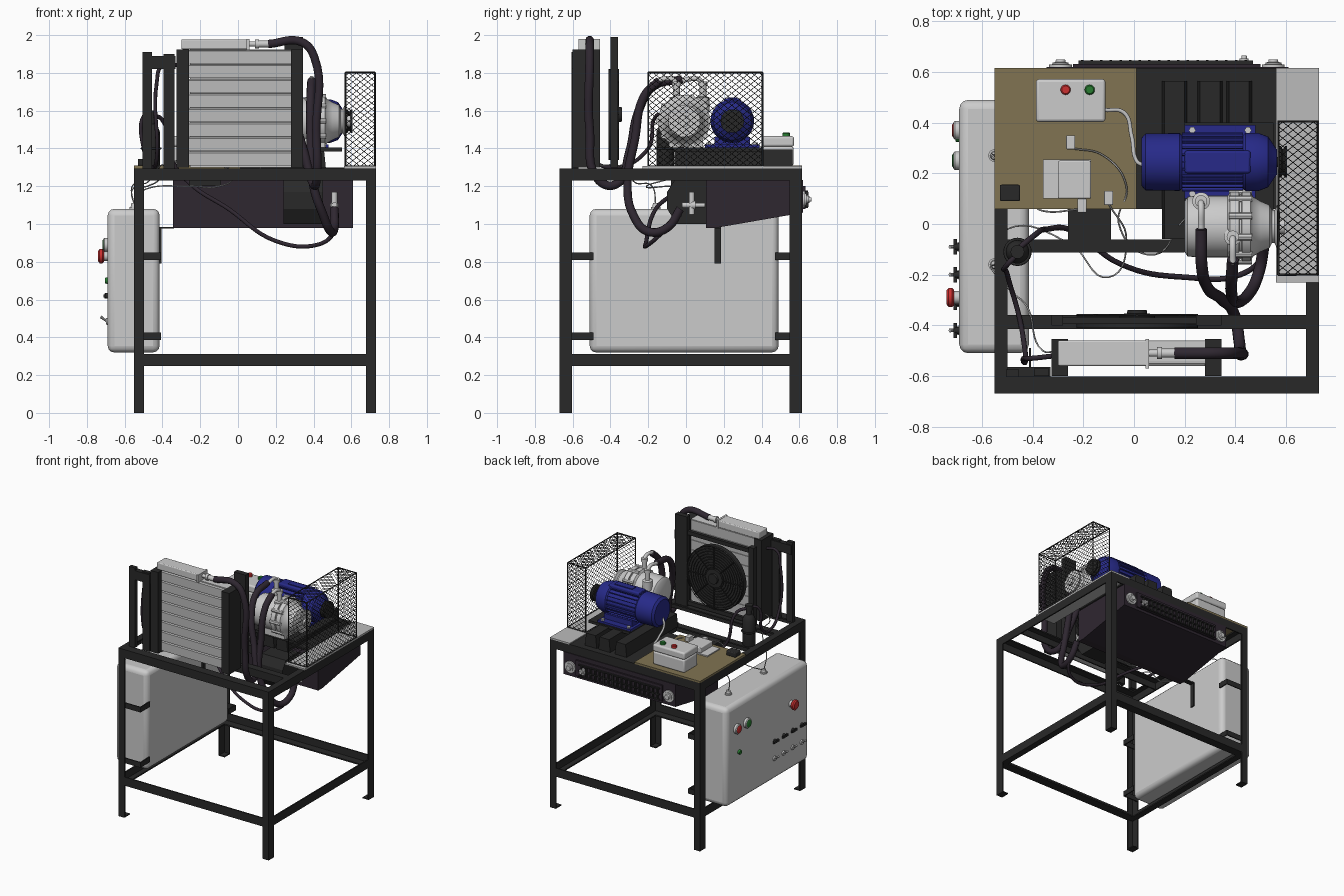
import bpy, bmesh, math
from mathutils import Vector as V

if "Cube" in bpy.data.objects:
    bpy.data.objects.remove(bpy.data.objects["Cube"])


def mat(name, c):
    m = bpy.data.materials.new(name)
    m.diffuse_color = (*c, 1)
    m.use_nodes = True
    m.node_tree.nodes["Principled BSDF"].inputs["Base Color"].default_value = m.diffuse_color
    return m


DARK = mat("dark_steel", (.022, .022, .022))
RUB = mat("dark_rubber", (.028, .02, .03))
BLUE = mat("blue_paint", (.02, .023, .25))
TAN = mat("tan_board", (.22, .175, .085))
RED = mat("red", (.6, .03, .03))
GREEN = mat("green", (.02, .2, .03))
GREY = mat("light_grey", (.5, .5, .5))


def finish(name, bm, m, smooth=True, bevel=0, seg=3):
    bmesh.ops.recalc_face_normals(bm, faces=bm.faces)
    me = bpy.data.meshes.new(name)
    bm.to_mesh(me)
    bm.free()
    o = bpy.data.objects.new(name, me)
    bpy.context.collection.objects.link(o)
    if m:
        me.materials.append(m)
    if bevel:
        b = o.modifiers.new("bevel", 'BEVEL')
        b.width, b.segments = bevel, seg
    if smooth:
        bpy.ops.object.select_all(action='DESELECT')
        o.select_set(True)
        bpy.context.view_layer.objects.active = o
        bpy.ops.object.shade_smooth_by_angle(angle=math.radians(35))
    return o


def prism(name, pts, axis, a, b, m=None, bevel=0):
    """Extrude a 2D outline along axis (0=x: pts are y,z; 1=y: x,z; 2=z: x,y)."""
    bm = bmesh.new()
    ring = lambda t: [bm.verts.new([(t, p, q), (p, t, q), (p, q, t)][axis]) for p, q in pts]
    A, B = ring(a), ring(b)
    bm.faces.new(A)
    bm.faces.new(B)
    for i in range(len(pts)):
        j = i - 1
        bm.faces.new((A[j], A[i], B[i], B[j]))
    return finish(name, bm, m, bevel > 0, bevel)


def box(name, x0, x1, y0, y1, z0, z1, m=None, bevel=0):
    return prism(name, [(x0, y0), (x1, y0), (x1, y1), (x0, y1)], 2, z0, z1, m, bevel)


def lathe(name, base, axis, prof, m=None, n=32):
    """Turned part: prof is (distance along axis, radius), ends capped."""
    bm = bmesh.new()
    q = V((0, 0, 1)).rotation_difference(V(axis))
    rings = [[bm.verts.new(V(base) + q @ V((r * math.cos(k * math.tau / n), r * math.sin(k * math.tau / n), t)))
              for k in range(n)] for t, r in prof]
    for A, B in zip(rings, rings[1:]):
        for k in range(n):
            bm.faces.new((A[k - 1], A[k], B[k], B[k - 1]))
    bm.faces.new(rings[0])
    bm.faces.new(rings[-1])
    return finish(name, bm, m)


def tube(name, paths, r, m=None, curved=True, res=3):
    cu = bpy.data.curves.new(name, 'CURVE')
    cu.dimensions, cu.bevel_depth, cu.bevel_resolution = '3D', r, res
    cu.resolution_u, cu.use_fill_caps = 8, True
    for pts in paths:
        s = cu.splines.new('BEZIER' if curved else 'POLY')
        P = s.bezier_points if curved else s.points
        P.add(len(pts) - 1)
        for p, c in zip(P, pts):
            if curved:
                p.co, p.handle_left_type, p.handle_right_type = c, 'AUTO', 'AUTO'
            else:
                p.co = (*c, 1)
    if m:
        cu.materials.append(m)
    o = bpy.data.objects.new(name, cu)
    bpy.context.collection.objects.link(o)
    bpy.ops.object.select_all(action='DESELECT')
    o.select_set(True)
    bpy.context.view_layer.objects.active = o
    bpy.ops.object.convert(target='MESH')
    return o


# Angle-iron frame: L legs with foot plates, upper and lower rails
X0, X1, Y0, Y1, T = -.55, .73, -.67, .615, .01


def angle(a, s, w, h):
    """L outline with corner at a, opening in directions s."""
    (u, v), (i, j) = a, s
    return [(u, v), (u + i * w, v), (u + i * w, v + j * T), (u + i * T, v + j * T), (u + i * T, v + j * h), (u, v + j * h)]


for x, sx in ((X0, 1), (X1, -1)):
    for y, sy in ((Y0, 1), (Y1, -1)):
        prism("leg", angle((x, y), (sx, sy), .052, .067), 2, 0, 1.295, DARK)
        box("foot_plate", *sorted((x, x + sx * .052)), *sorted((y, y + sy * .067)), 0, .008, DARK)
for z, d in ((1.295, -1), (.248, 1)):
    for x, s in ((X0, 1), (X1, -1)):
        prism("side_rail", angle((x, z), (s, d), .05, .065), 1, Y0, Y1, DARK)
    for y, s in ((Y0, 1), (Y1, -1)):
        prism("cross_rail", angle((y, z), (s, d), .068, .065), 0, X0, X1, DARK)
prism("radiator_support_rail", angle((-.415, 1.295), (1, -1), .055, .06), 0, X0, X1, DARK)
prism("middle_support_rail", angle((-.112, 1.295), (1, -1), .05, .06), 0, X0, .2, DARK)
box("compressor_support_rail", .15, .2, -.1, .6, 1.235, 1.295, DARK)

# Electrical cabinet with bent mounting straps
box("cabinet", -.69, -.415, -.51, .49, .32, 1.08, None, .035)
for z in (.81, .385):
    for y0, y1, ys in ((-.605, -.49, -.605), (.47, .555, .547)):
        box("strap_face", -.415, -.407, y0, y1, z, z + .04, DARK)
        box("strap_side", -.545, -.407, ys, ys + .008, z, z + .04, DARK)
for y, m in ((.37, RED), (.25, GREEN)):
    lathe("button_bezel", (-.685, y, .89), (-1, 0, 0), [(0, .037), (.022, .037), (.028, .032)])
    lathe("cabinet_button", (-.7, y, .89), (-1, 0, 0), [(0, .028), (.014, .028), (.018, .022)], m)
lathe("indicator", (-.685, .34, .7), (-1, 0, 0), [(0, .018), (.02, .015)], GREEN, 20)
lathe("emergency_collar", (-.685, -.29, .83), (-1, 0, 0), [(0, .025), (.03, .025)])
lathe("emergency_stop", (-.71, -.29, .83), (-1, 0, 0), [(0, .03), (.008, .038), (.022, .038), (.03, .028)], RED)
for i in range(4):
    y = -.09 - .11 * i
    lathe("socket", (-.685, y, .62), (-1, 0, 0), [(0, .015), (.022, .013)], DARK, 20)
    box("socket_lever", -.712, -.698, y - .03, y + .03, .612, .628, DARK)
    lathe("toggle_base", (-.685, y, .485), (-1, 0, 0), [(0, .02), (.014, .017)], None, 16)
    lathe("toggle_lever", (-.695, y, .485), (-.8, 0, .6), [(0, .005), (.04, .008)], None, 10)
for y in (.27, -.16):
    lathe("cable_gland", (-.55, y, 1.075), (0, 0, 1), [(0, .025), (.015, .025), (.016, .018), (.035, .015)], None, 20)

# Deck panels
box("tan_deck", X0, .01, .06, Y1, 1.295, 1.309, TAN)
box("guard_deck", .56, X1, -.23, Y1, 1.295, 1.306, GREY)
box("motor_deck", .01, .56, .06, Y1, 1.285, 1.298, DARK)
for x in (.12, .26, .375):
    prism("motor_rail", [(x - .01, 1.298), (x, 1.395), (x + .08, 1.395), (x + .09, 1.298)], 1, -.06, .565, DARK)
box("mounting_plate", .2, .55, -.07, .4, 1.385, 1.405, DARK)

# Push-button box and small deck components
box("button_box", -.385, -.115, .405, .57, 1.309, 1.41, None, .012)
box("button_box_lid", -.387, -.113, .403, .572, 1.41, 1.465, None, .012)
for x, m in ((-.27, RED), (-.175, GREEN)):
    lathe("box_button", (x, .53, 1.46), (0, 0, 1), [(0, .02), (.02, .02), (.025, .015)], m, 20)
box("relay_base", -.36, -.17, .1, .255, 1.309, 1.318)
box("relay_box", -.3, -.17, .1, .25, 1.318, 1.36, None, .006)
box("dark_relay", -.53, -.45, .09, .155, 1.309, 1.345, DARK, .006)
for x, y in ((-.25, .32), (-.205, .07), (-.1, .1)):
    box("terminal", x - .018, x + .018, y - .025, y + .03, 1.309, 1.345, None, .004)

# Electric motor
MY, MZ = .245, 1.545
lathe("motor_body", (.03, MY, MZ), (1, 0, 0), [(0, .05), (0, .095), (.015, .112), (.15, .114), (.16, .106), (.4, .106),
      (.41, .115), (.46, .115), (.5, .1), (.53, .055), (.535, .05)], BLUE, 40)
lathe("motor_shaft", (.56, MY, MZ), (1, 0, 0), [(0, .02), (.01, .02), (.011, .062), (.02, .062), (.028, .05), (.036, .062), (.045, .062)], DARK)
for k in range(24):
    a = k * math.tau / 24
    f = box("motor_fin", .19, .43, -.003, .003, .1, .116, BLUE)
    f.location, f.rotation_euler = (0, MY, MZ), (a, 0, 0)
box("motor_foot", .2, .48, .1, .39, 1.405, 1.42, BLUE)
box("motor_pedestal", .22, .46, .15, .34, 1.42, 1.46, BLUE)
box("terminal_box", .2, .46, .2, .29, 1.63, 1.665, BLUE, .01)
box("terminal_plate", .27, .42, .22, .27, 1.66, 1.67, BLUE)
for x in (.23, .45):
    for y in (.12, .37):
        lathe("foot_bolt", (x, y, 1.42), (0, 0, 1), [(0, .014), (.012, .014)], None, 6)

# Compressor with flange bolts, hub and ports
CY = -.01
lathe("compressor_body", (.2, CY, MZ), (1, 0, 0), [(0, .1), (.012, .118), (.06, .122), (.17, .122), (.18, .138), (.215, .138),
      (.216, .128), (.225, .128), (.226, .138), (.26, .138), (.27, .118), (.3, .1), (.335, .085)], None, 40)
lathe("compressor_hub", (.52, CY, MZ), (1, 0, 0), [(0, .085), (.015, .085), (.025, .065), (.035, .065), (.045, .085), (.055, .085), (.056, .03), (.075, .03)])
for k in range(10):
    a = k * math.tau / 10
    lathe("flange_bolt", (.375, CY + .135 * math.cos(a), MZ + .135 * math.sin(a)), (1, 0, 0), [(0, .014), (.09, .014)], None, 8)
for y in (-.09, .05):
    box("compressor_foot", .24, .46, y, y + .04, 1.405, 1.46)
for x, y in ((.265, .09), (.39, -.05)):
    lathe("compressor_port", (x, y, 1.6), (0, 0, 1), [(0, .035), (.07, .035), (.075, .018), (.13, .018), (.131, .024), (.155, .024)], None, 20)
    tube("port_elbow", [[(x, y, 1.74), (x, y - .02, 1.765), (x, y - .11, 1.76)]], .013)

# Mesh belt guard
gx0, gx1, gy0, gy1, gz0, gz1 = .57, .725, -.2, .405, 1.306, 1.802


def lattice(o, u, v, w, h, step=.04, k=.8):
    out, c = [], -h / k + step / 2
    while c < w:
        a, b = max(c, 0), min(c + h / k, w)
        for f in (lambda t: t, lambda t: w - t):
            out.append([V(o) + V(u) * f(t) + V(v) * (k * (t - c)) for t in (a, b)])
        c += step
    return out


W, D, H = gx1 - gx0, gy1 - gy0, gz1 - gz0
net = lattice((gx1, gy0, gz0), (0, 1, 0), (0, 0, 1), D, H) + lattice((gx0, gy0, gz1), (1, 0, 0), (0, 1, 0), W, D)
for y in (gy0, gy1):
    net += lattice((gx0, y, gz0), (1, 0, 0), (0, 0, 1), W, H)
tube("guard_mesh", net, .0016, DARK, False, 0)
edges = []
for z in (gz0, gz1):
    edges.append([(gx0, gy0, z), (gx1, gy0, z), (gx1, gy1, z), (gx0, gy1, z), (gx0, gy0, z)])
edges += [[(x, y, gz0), (x, y, gz1)] for x in (gx0, gx1) for y in (gy0, gy1)]
tube("guard_frame", edges, .005, DARK, False, 0)

# Condenser: louvred core, side posts, header and fan
for i in range(8):
    z = 1.31 + i * .077
    prism("condenser_plate", [(-.56, z), (-.46, z), (-.46, z + .073), (-.55, z + .073), (-.56, z + .066)], 0, -.26, .285, GREY)
box("condenser_core", -.255, .28, -.54, -.465, 1.3, 1.925)
for x in (-.325, .28):
    box("condenser_post", x, x + .065, -.6, -.455, 1.3, 1.925, DARK)
box("condenser_header", -.3, .055, -.56, -.46, 1.925, 1.978, None, .006)
box("header_flange", .045, .06, -.57, -.455, 1.92, 1.98)
for x0, x1, z1 in ((.245, .345, 1.99), (-.325, -.28, 1.9)):
    box("fan_post", x0, x1, -.4, -.36, 1.3, z1, DARK)
for z in (1.31, 1.85):
    box("fan_crossbar", -.325, .345, -.395, -.37, z, z + .03, DARK)
FX, FZ = .012, 1.58
lathe("fan_shroud", (FX, -.41, FZ), (0, 1, 0), [(0, .24), (.035, .24), (.04, .235)], DARK, 48)
tube("fan_guard_rings", [[(FX + r * math.cos(a * math.tau / 40), -.362, FZ + r * math.sin(a * math.tau / 40)) for a in range(41)]
     for r in (.08, .1, .12, .14, .16, .18, .2, .22, .238)], .003, DARK, False, 0)
tube("fan_guard_spokes", [[(FX + r * math.cos(a * math.tau / 8), -.36, FZ + r * math.sin(a * math.tau / 8)) for r in (.05, .24)]
     for a in range(8)], .004, DARK, False, 0)
lathe("fan_hub", (FX, -.38, FZ), (0, 1, 0), [(0, .07), (.025, .07), (.026, .04), (.04, .038)], DARK)
lathe("header_nozzle", (.06, -.51, 1.953), (1, 0, 0), [(0, .014), (.03, .014), (.031, .024), (.05, .024), (.051, .018), (.12, .018)], None, 20)

# Pipe rack left of the condenser
box("rack_post", -.505, -.455, -.605, -.575, 1.295, 1.91, DARK)
box("rack_inner_post", -.395, -.335, -.6, -.57, 1.295, 1.9, DARK)
box("rack_crossbar", -.5, -.33, -.605, -.565, 1.82, 1.89, DARK)

# Receiver bottle
lathe("receiver_bottle", (-.46, -.11, 1.29), (0, 0, 1), [(0, .042), (.01, .046), (.2, .046), (.225, .035), (.24, .02), (.27, .02), (.271, .027), (.31, .027)], DARK)
tube("receiver_clamp", [[(-.46 + .05 * math.cos(a * math.tau / 24), -.11 + .05 * math.sin(a * math.tau / 24), 1.4) for a in range(25)]], .006, DARK, False, 1)

# Evaporator beneath the deck with outlets, grille and blower
prism("evaporator", [(.105, 1.232), (.62, 1.232), (.62, 1.06), (.16, .98), (.105, .98)], 0, -.345, .61, RUB)
box("evaporator_front", -.24, .5, .62, .632, 1.08, 1.2, RUB)
for i in range(18):
    box("grille_slat", -.21 + i * .038, -.2 + i * .038, .63, .648, 1.09, 1.17, DARK)
for z in (1.085, 1.125, 1.17):
    box("grille_bar", -.22, .47, .63, .645, z, z + .008, DARK)
for x, d in ((.55, 0), (-.29, 0), (.435, .015)):
    r = .045 if d == 0 else .025
    lathe("air_outlet", (x, .612 + d, 1.13), (0, 1, 0), [(0, r), (.018, r), (.019, r * .7), (.026, r * .7), (.027, r * .45), (.038, r * .4)])
prism("blower", [(.105, 1.232), (-.06, 1.232), (-.1, 1.17), (-.1, 1.08), (-.05, 1.0), (.105, 1.0)], 0, .24, .45, DARK)
box("blower_duct", -.26, -.09, -.08, .105, 1.2, 1.29, DARK)
box("hanging_bracket", -.415, -.405, .15, .185, .79, .985, DARK)
box("bracket_arm", -.415, -.34, .15, .185, .975, .985, DARK)
lathe("evaporator_fitting", (.51, .1, 1.1), (0, -1, 0), [(0, .012), (.05, .012), (.051, .022), (.07, .022), (.071, .015), (.12, .015)], None, 16)
tube("expansion_valve", [[(.51, .03, 1.05), (.51, .03, 1.17)]], .016, None, False)

# Refrigerant hoses
tube("discharge_hose", [[(.16, -.51, 1.953), (.34, -.51, 1.962), (.405, -.51, 1.88), (.415, -.51, 1.5), (.415, -.46, 1.23), (.4, -.37, 1.21),
      (.35, -.3, 1.38), (.29, -.25, 1.6), (.268, -.17, 1.73), (.265, -.02, 1.765)]], .023, RUB)
tube("suction_hose", [[(.39, -.14, 1.76), (.385, -.22, 1.68), (.385, -.27, 1.45), (.4, -.31, 1.2), (.45, -.28, 1.05), (.49, -.2, .96), (.51, -.1, .98), (.51, -.03, 1.08)]], .023, RUB)
tube("liquid_hose", [[(-.46, -.1, 1.58), (-.4, -.05, 1.55), (-.34, -.02, 1.32), (-.26, -.02, 1.22), (-.05, -.16, 1.08), (.2, -.21, .91), (.42, -.2, .89), (.51, -.12, .96), (.51, -.03, 1.05)]], .011, RUB)
tube("receiver_pipe", [[(-.46, -.12, 1.58), (-.5, -.16, 1.57), (-.5, -.2, 1.4), (-.45, -.38, 1.3), (-.43, -.5, 1.35), (-.43, -.53, 1.75), (-.4, -.53, 1.84), (-.31, -.52, 1.84)]], .01, RUB)

# Electrical wiring
tube("motor_cable", [[(-.115, .45, 1.38), (-.04, .44, 1.38), (-.01, .35, 1.4), (.01, .25, 1.46), (.04, .23, 1.5)]], .008, GREY)
tube("thin_wires", [
    [(-.55, .27, 1.1), (-.56, .27, 1.18), (-.48, .2, 1.2), (-.4, .08, 1.25), (-.35, .05, 1.32), (-.205, .06, 1.33)],
    [(-.55, -.16, 1.1), (-.56, -.18, 1.2), (-.48, -.27, 1.22), (-.42, -.33, 1.3), (-.36, -.5, 1.32), (-.3, -.5, 1.35)],
    [(-.1, .08, 1.33), (-.03, -.06, 1.25), (-.1, -.21, 1.2), (-.25, -.08, 1.2), (-.5, -.02, 1.18), (-.55, -.16, 1.1)],
    [(-.25, .3, 1.33), (-.12, .27, 1.32), (-.03, .15, 1.32), (-.06, 0, 1.28), (.05, -.12, 1.25), (.2, .02, 1.42)]], .0035, GREY, True, 1)
